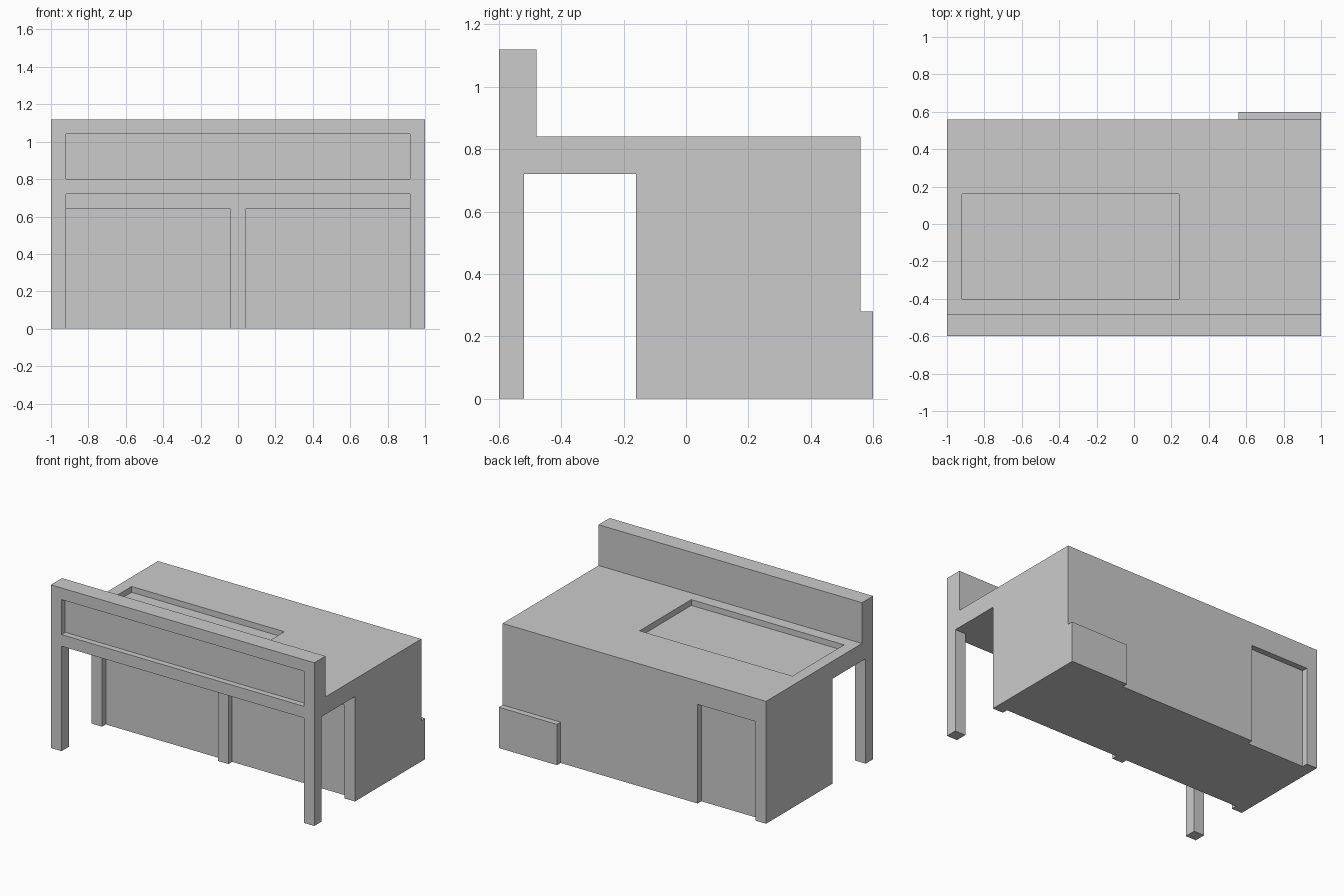
import bpy
import bmesh

if "Cube" in bpy.data.objects:
    bpy.data.objects.remove(bpy.data.objects["Cube"])


def link_mesh(name, bm):
    bmesh.ops.recalc_face_normals(bm, faces=bm.faces)
    mesh = bpy.data.meshes.new(name)
    bm.to_mesh(mesh)
    bm.free()
    obj = bpy.data.objects.new(name, mesh)
    bpy.context.collection.objects.link(obj)
    return obj


def box(name, x, y, z):
    """Box from (min, max) ranges on each axis."""
    bm = bmesh.new()
    bmesh.ops.create_cube(bm, size=1)
    for v in bm.verts:
        v.co = [r[0] if c < 0 else r[1] for c, r in zip(v.co, (x, y, z))]
    return link_mesh(name, bm)


def extrude_profile(name, profile, x0, x1):
    """Extrude a (y, z) outline along x."""
    bm = bmesh.new()
    face = bm.faces.new([bm.verts.new((x0, y, z)) for y, z in profile])
    ext = bmesh.ops.extrude_face_region(bm, geom=[face], use_keep_orig=True)
    verts = [g for g in ext["geom"] if isinstance(g, bmesh.types.BMVert)]
    bmesh.ops.translate(bm, verts=verts, vec=(x1 - x0, 0, 0))
    return link_mesh(name, bm)


def carve(target, x, y, z):
    """Cut a box-shaped recess into the target."""
    cutter = box("recess_cutter", x, y, z)
    cutter.hide_render = True
    mod = target.modifiers.new("recess", "BOOLEAN")
    mod.operation = "DIFFERENCE"
    mod.solver = "EXACT"
    mod.object = cutter
    bpy.context.view_layer.objects.active = target
    bpy.ops.object.modifier_apply(modifier=mod.name)
    bpy.data.objects.remove(cutter)


# Building: room, overhanging roof and front parapet in one outline
building = extrude_profile("building", [
    (-0.16, 0), (0.56, 0), (0.56, 0.84), (-0.48, 0.84),
    (-0.48, 1.12), (-0.60, 1.12), (-0.60, 0.72), (-0.16, 0.72)], -1, 1)

# Front bays, sign panel, roof well and back door, all 0.04 deep
for bay in ((-0.92, -0.04), (0.04, 0.92)):
    carve(building, bay, (-0.26, -0.12), (-0.1, 0.64))
carve(building, (-0.92, 0.92), (-0.7, -0.56), (0.80, 1.04))
carve(building, (-0.92, 0.24), (-0.40, 0.16), (0.80, 0.95))
carve(building, (-0.92, -0.48), (0.52, 0.7), (-0.1, 0.68))

# Porch posts
for side, x in (("left", (-1, -0.92)), ("right", (0.92, 1))):
    box(f"porch_post_{side}", x, (-0.60, -0.52), (0, 0.72))

# Low block on the back wall
box("back_block", (0.56, 1), (0.56, 0.60), (0, 0.28))
